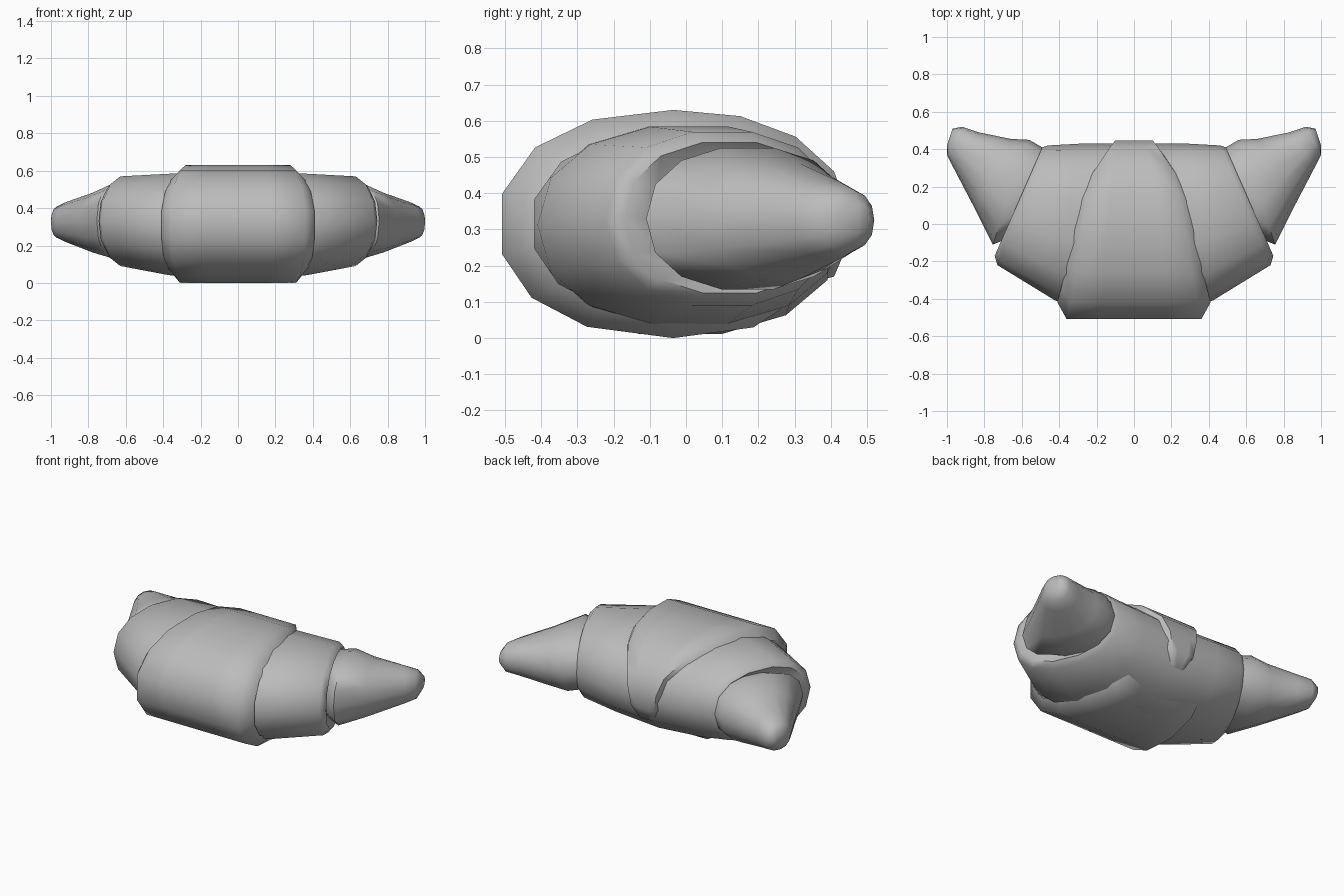
import bpy, bmesh
from math import sin, cos, radians, pi, copysign

cube = bpy.data.objects.get("Cube")
if cube:
    bpy.data.objects.remove(cube, do_unlink=True)

grey = bpy.data.materials.new("plain grey dough")
grey.use_nodes = True
colour = (0.5, 0.5, 0.5, 1)
grey.diffuse_color = colour
grey.node_tree.nodes["Principled BSDF"].inputs["Base Color"].default_value = colour

SIDES = 14


def soft(v):
    """Slightly squared circle coordinate."""
    return copysign(abs(v) ** 0.9, v)


def ring(front, back, low, high):
    """Upright closed section between a front and a back plan point."""
    points = []
    for i in range(SIDES):
        a = 2 * pi * i / SIDES
        t = (1 + soft(cos(a))) / 2
        x = front[0] + (back[0] - front[0]) * t
        y = front[1] + (back[1] - front[1]) * t
        points.append((x, y, (low + high) / 2 + soft(sin(a)) * (high - low) / 2))
    return points


def skin(name, rows, closed):
    """Bridge rows of points; closed rows also get end caps."""
    bm = bmesh.new()
    grid = [[bm.verts.new(p) for p in row] for row in rows]
    count = len(grid[0])
    for r0, r1 in zip(grid, grid[1:]):
        for i in range(count if closed else count - 1):
            j = (i + 1) % count
            bm.faces.new((r0[i], r0[j], r1[j], r1[i]))
    if closed:
        bm.faces.new(grid[0])
        bm.faces.new(grid[-1])
    bmesh.ops.recalc_face_normals(bm, faces=bm.faces)
    # Open shells: the face highest up must point up
    top = max(bm.faces, key=lambda f: f.calc_center_median().z)
    if top.normal.z < 0:
        bmesh.ops.reverse_faces(bm, faces=bm.faces)
    mesh = bpy.data.meshes.new(name)
    bm.to_mesh(mesh)
    bm.free()
    mesh.materials.append(grey)
    obj = bpy.data.objects.new(name, mesh)
    bpy.context.collection.objects.link(obj)
    bpy.ops.object.select_all(action='DESELECT')
    obj.select_set(True)
    bpy.context.view_layer.objects.active = obj
    bpy.ops.object.shade_smooth_by_angle(angle=radians(60))
    return obj


def flip(points):
    return [(-x, y, z) for x, y, z in points]


# Middle roll: one body through the centre, with a rounded lip at each end
half = [
    ring((.42, -.41), (.28, .43), .035, .59),
    ring((.73, -.22), (.46, .42), .085, .575),
    ring((.745, -.17), (.49, .41), .12, .545),
    ring((.69, -.10), (.45, .38), .16, .50),
]
centre = ring((0, -.46), (0, .43), .005, .59)
skin("middle_roll", [flip(r) for r in reversed(half)] + [centre] + half, True)

# Horn tips: swelling at the root, then tapering to a rounded end
tip = [
    ring((.68, -.08), (.44, .38), .16, .51),
    ring((.755, -.11), (.56, .45), .13, .53),
    ring((.85, .08), (.66, .455), .16, .485),
    ring((.97, .31), (.83, .49), .215, .435),
    ring((1, .37), (.92, .52), .24, .41),
    ring((1, .42), (.97, .51), .29, .37),
]
skin("left_tip", tip, True)
skin("right_tip", [flip(r) for r in tip], True)

# Outer wrap: angle around the roll, half width, scale of the section.
# It starts as a narrow tongue at the back and widens over the top to the front.
wrap = [
    (-38, .02, .85), (-25, .04, 1), (-10, .08, 1), (6, .10, 1), (25, .13, 1),
    (48, .20, 1), (70, .25, 1), (90, .28, 1), (115, .31, 1), (140, .34, 1),
    (167, .36, 1), (193, .36, 1), (218, .35, 1), (243, .33, 1), (270, .31, 1),
    (295, .28, .99), (315, .26, .93),
]
rows = []
for angle, width, scale in wrap:
    a = radians(angle)
    row = []
    for x, s in ((-width - .05, .81), (-width, 1), (-width / 2, 1), (0, 1),
                 (width / 2, 1), (width, 1), (width + .05, .81)):
        k = s * scale
        row.append((x, -.035 + .485 * k * soft(cos(a)), .315 + .315 * k * soft(sin(a))))
    rows.append(row)
skin("outer_wrap", rows, False)
